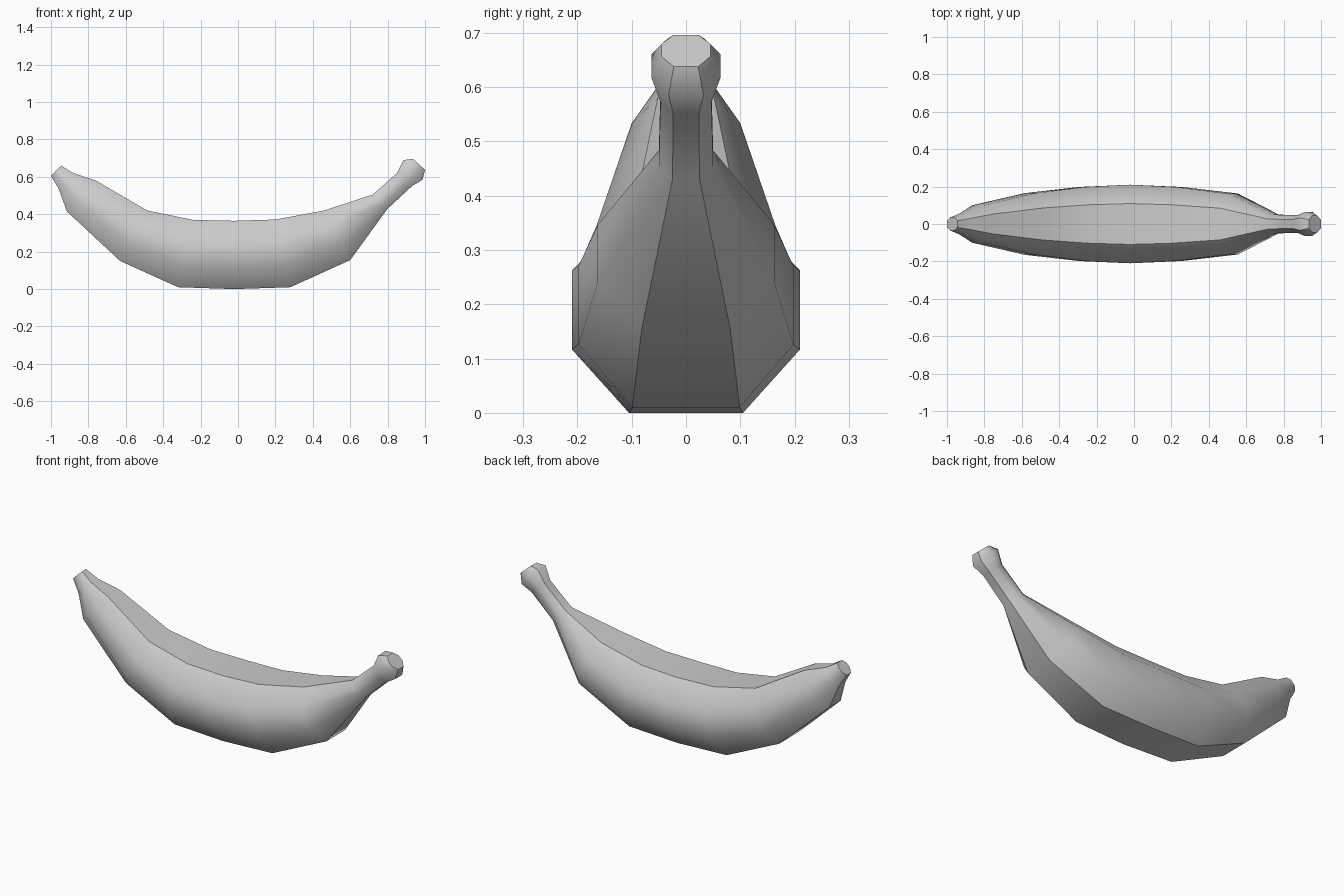
import bpy, bmesh
from mathutils import Vector

if "Cube" in bpy.data.objects:
    bpy.data.objects.remove(bpy.data.objects["Cube"])

# Rings along the fruit: underside (x, z), inner side (x, z), half width
RINGS = [
    (-1.00, .605, -.945, .660, .035),
    (-.96, .54, -.88, .62, .055),
    (-.915, .415, -.76, .58, .10),
    (-.63, .15, -.485, .42, .165),
    (-.32, .01, -.24, .37, .198),
    (-.02, .00, -.02, .365, .21),
    (.28, .01, .20, .372, .198),
    (.60, .155, .46, .42, .163),
    (.80, .43, .72, .505, .05),
    (.93, .55, .85, .62, .047),
    (.987, .585, .885, .69, .064),
    (1.00, .638, .935, .696, .045),
]

# Eight-sided section: width fraction, height fraction
SECTION = [(-.5, 0), (.5, 0), (1, .32), (1, .72), (.52, 1), (-.52, 1), (-1, .72), (-1, .32)]

bm = bmesh.new()
loops = []
for bx, bz, tx, tz, w in RINGS:
    low, high = Vector((bx, 0, bz)), Vector((tx, 0, tz))
    loops.append([bm.verts.new(low.lerp(high, h) + Vector((0, s * w, 0))) for s, h in SECTION])

# Skin and end caps
for a, b in zip(loops, loops[1:]):
    for i in range(8):
        j = (i + 1) % 8
        bm.faces.new((a[i], a[j], b[j], b[i]))
caps = [bm.faces.new(loops[0]), bm.faces.new(loops[-1])]
bmesh.ops.recalc_face_normals(bm, faces=bm.faces)

# Smooth flanks, with crisp ridges beside the flat top and bottom strips
for f in bm.faces:
    f.smooth = True
for f in caps:
    for e in f.edges:
        e.smooth = False
for a, b in zip(loops, loops[1:]):
    for i in (0, 1, 4, 5):
        bm.edges.get((a[i], b[i])).smooth = False

mesh = bpy.data.meshes.new("banana")
bm.to_mesh(mesh)
bm.free()
banana = bpy.data.objects.new("banana", mesh)
bpy.context.collection.objects.link(banana)
